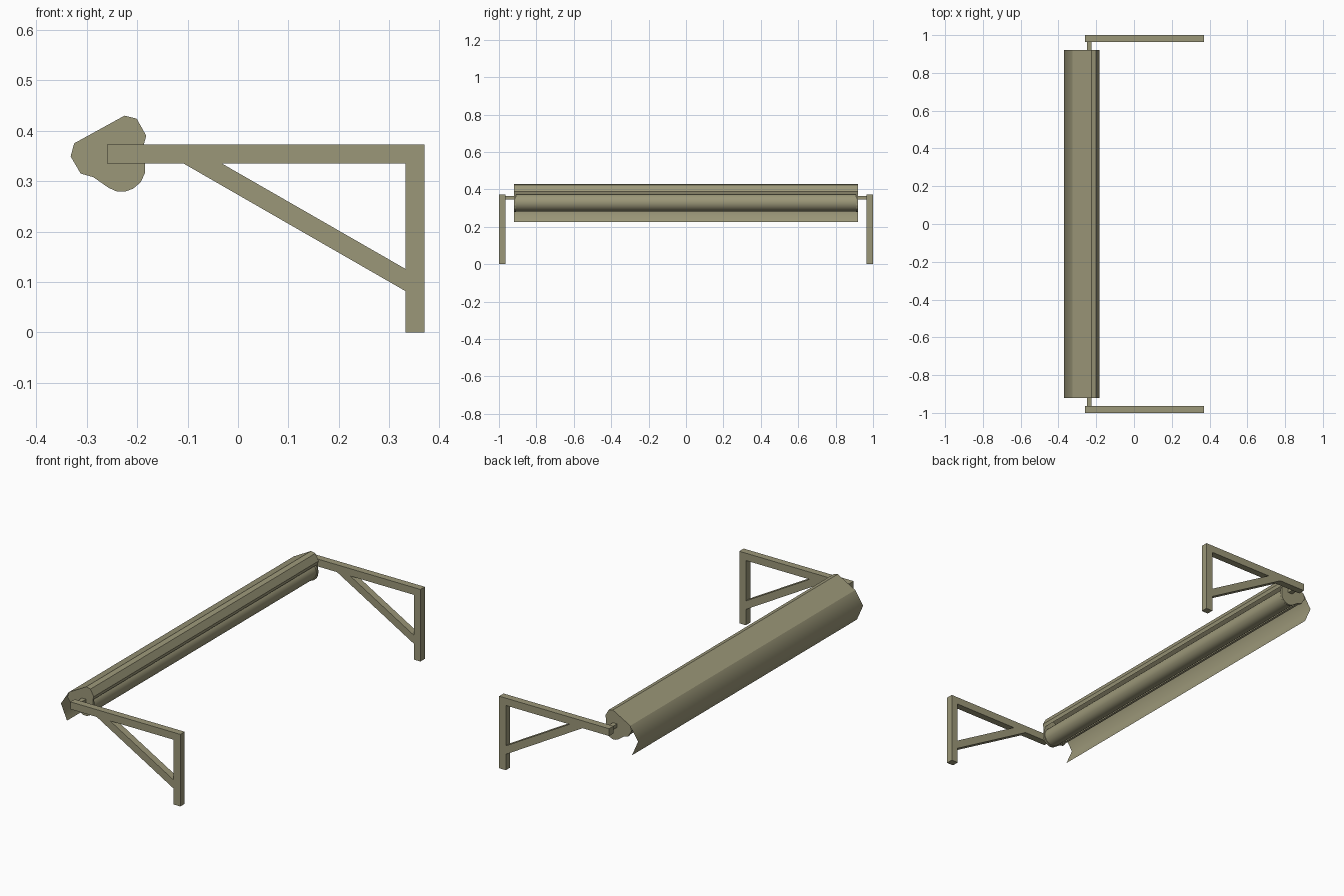
import bpy, bmesh, math

if "Cube" in bpy.data.objects:
    bpy.data.objects.remove(bpy.data.objects["Cube"])

TAN = (0.33, 0.31, 0.19, 1.0)
mat = bpy.data.materials.new("olive_tan")
mat.diffuse_color = TAN
mat.use_nodes = True
mat.node_tree.nodes["Principled BSDF"].inputs["Base Color"].default_value = mat.diffuse_color


def finish(name, bm, smooth=None):
    me = bpy.data.meshes.new(name)
    bm.to_mesh(me)
    bm.free()
    ob = bpy.data.objects.new(name, me)
    bpy.context.collection.objects.link(ob)
    me.materials.append(mat)
    if smooth:
        bpy.ops.object.select_all(action='DESELECT')
        ob.select_set(True)
        bpy.context.view_layer.objects.active = ob
        bpy.ops.object.shade_smooth_by_angle(angle=math.radians(smooth))
    return ob


def prism(name, pts, y0, y1, smooth=None):
    """Closed xz profile extruded along y."""
    bm = bmesh.new()
    face = bm.faces.new([bm.verts.new((x, y0, z)) for x, z in pts])
    ext = bmesh.ops.extrude_face_region(bm, geom=[face])["geom"]
    for v in ext:
        if isinstance(v, bmesh.types.BMVert):
            v.co.y = y1
    bmesh.ops.recalc_face_normals(bm, faces=bm.faces)
    return finish(name, bm, smooth)


def strip(name, pts, y0, y1, smooth):
    """Open xz profile swept along y as a thin sheet."""
    bm = bmesh.new()
    rows = [(bm.verts.new((x, y0, z)), bm.verts.new((x, y1, z))) for x, z in pts]
    for (a, b), (c, d) in zip(rows, rows[1:]):
        bm.faces.new((a, b, d, c))
    return finish(name, bm, smooth)


def rect(x0, x1, z0, z1):
    return [(x0, z0), (x1, z0), (x1, z1), (x0, z1)]


# Hood running over the roll and hanging down at the outer side
hood = [(-0.187, 0.372), (-0.182, 0.39), (-0.201, 0.424), (-0.225, 0.43),
        (-0.325, 0.375), (-0.37, 0.305), (-0.335, 0.225)]
strip("hood", hood[:5], -0.92, 0.92, 25)
strip("front_flap", hood[4:], -0.92, 0.92, 80)

# Rolled fabric under the hood
roll = [(-0.235 + 0.047 * math.cos(i * math.pi / 12),
         0.33 + 0.047 * math.sin(i * math.pi / 12)) for i in range(24)]
prism("fabric_roll", roll, -0.912, 0.912, 40)

# End plate outline, including the rounded lower lobe
plate = hood[:5] + [(-0.332, 0.349), (-0.312, 0.315), (-0.287, 0.308),
                    (-0.257, 0.287), (-0.242, 0.28), (-0.225, 0.279),
                    (-0.208, 0.285), (-0.193, 0.298), (-0.185, 0.315),
                    (-0.184, 0.335)]

# Inner fabric run between the roll and the flap
strip("fabric_run", [(-0.235, 0.379), (-0.28, 0.372), (-0.322, 0.349),
                     (-0.31, 0.318), (-0.287, 0.31)], -0.912, 0.912, 60)

# End plates, shafts and wall brackets on both ends
for side, s in (("front", -1), ("back", 1)):
    prism(side + "_end_plate", plate, s * 0.91, s * 0.92)
    prism(side + "_shaft", rect(-0.25, -0.226, 0.347, 0.365), s * 0.915, s * 0.967)
    prism(side + "_bracket_arm", rect(-0.26, 0.37, 0.335, 0.373), s * 0.964, s)
    prism(side + "_bracket_post", rect(0.332, 0.37, 0.0, 0.335), s * 0.964, s)
    prism(side + "_bracket_brace",
          [(-0.108, 0.335), (0.332, 0.082), (0.332, 0.126), (-0.032, 0.335)],
          s * 0.964, s)
